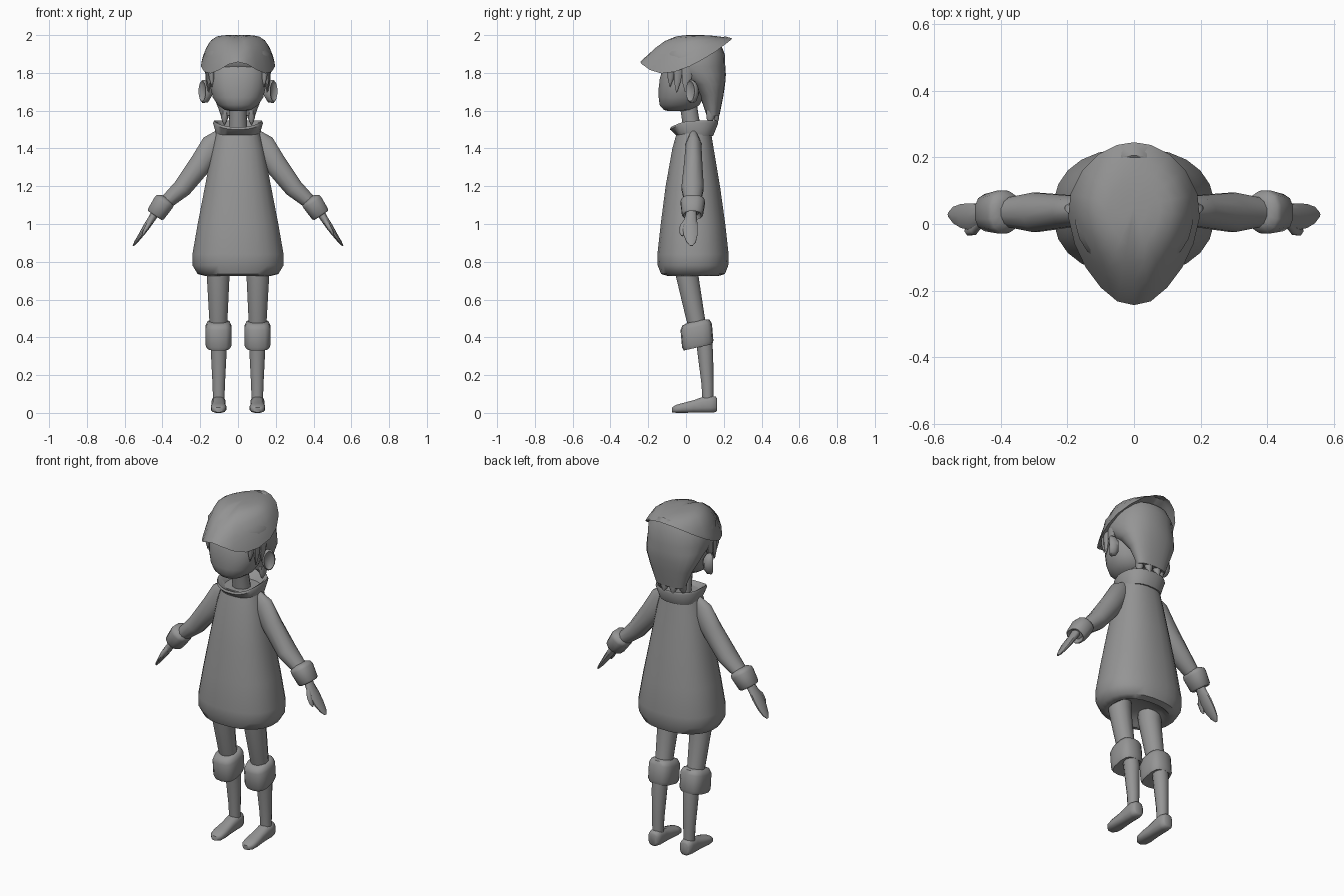
import bpy, math
from mathutils import Vector

grey = bpy.data.materials.new("plain grey")
grey.diffuse_color = (0.3, 0.3, 0.3, 1)


def finish(name, verts, faces, mirror=False, subsurf=0, angle=50):
    me = bpy.data.meshes.new(name)
    me.from_pydata([tuple(v) for v in verts], [], faces)
    me.materials.append(grey)
    ob = bpy.data.objects.new(name, me)
    bpy.context.collection.objects.link(ob)
    bpy.ops.object.select_all(action='DESELECT')
    ob.select_set(True)
    bpy.context.view_layer.objects.active = ob
    bpy.ops.object.mode_set(mode='EDIT')
    bpy.ops.mesh.select_all(action='SELECT')
    bpy.ops.mesh.normals_make_consistent(inside=False)
    bpy.ops.object.mode_set(mode='OBJECT')
    bpy.ops.object.shade_smooth_by_angle(angle=math.radians(angle))
    if subsurf:
        m = ob.modifiers.new("smooth", 'SUBSURF')
        m.levels = m.render_levels = subsurf
    if mirror:
        ob.modifiers.new("mirror", 'MIRROR')
    return ob


def loft(name, rings, u=(1, 0, 0), normal=(0, 0, 1), n=16, power=2.0, warp=None, **kw):
    """Skin rings of (x, y, z, half size along u, half size across u)."""
    u = Vector(u)
    v = Vector(normal).normalized().cross(u)
    verts, faces = [], []
    for k, (x, y, z, a, b) in enumerate(rings):
        for i in range(n):
            t = 2 * math.pi * (i + 0.5) / n
            c, s = math.cos(t), math.sin(t)
            c = math.copysign(abs(c) ** (2 / power), c)
            s = math.copysign(abs(s) ** (2 / power), s)
            p = Vector((x, y, z)) + u * (a * c) + v * (b * s)
            verts.append(warp(k, p, c, s) if warp else p)
    for k in range(len(rings) - 1):
        for i in range(n):
            j = (i + 1) % n
            faces.append((k * n + i, k * n + j, (k + 1) * n + j, (k + 1) * n + i))
    faces.append(tuple(range(n))[::-1])
    faces.append(tuple((len(rings) - 1) * n + i for i in range(n)))
    return finish(name, verts, faces, **kw)


# Tunic with rolled-under hem
loft("tunic", [(0, .04, .775, .06, .05), (0, .04, .755, .13, .10), (0, .038, .725, .175, .135),
               (0, .037, .735, .215, .170), (0, .037, .78, .242, .188), (0, .037, .84, .243, .190),
               (0, .037, 1.0, .215, .172), (0, .036, 1.2, .176, .145), (0, .037, 1.4, .138, .110),
               (0, .043, 1.50, .112, .088)], n=24, power=2.3)


# Flared collar dipping at the front
def dip(k, p, c, s):
    if k in (1, 2, 3):
        p.z -= 0.035 * max(0, -s) ** 2
    return p


loft("collar", [(0, .048, 1.465, .113, .096), (0, .043, 1.535, .133, .129), (0, .043, 1.547, .128, .124),
                (0, .043, 1.537, .112, .108), (0, .045, 1.49, .09, .075)], n=24, power=2.4, warp=dip)

# Neck and head
loft("neck", [(0, .04, 1.46, .052, .05), (0, .02, 1.58, .047, .047), (0, .005, 1.67, .047, .05)], n=12)
loft("head", [(0, -.05, 1.597, .035, .04), (0, -.043, 1.604, .07, .075), (0, -.034, 1.63, .108, .107),
              (0, -.027, 1.67, .135, .119), (0, -.022, 1.72, .147, .124), (0, -.015, 1.77, .152, .125),
              (0, -.005, 1.83, .148, .118), (0, .01, 1.89, .11, .09)], n=20, power=2.2)

# Ears: tilted discs with a hollow in the outer face
out = Vector((.75, -.62, .0)).normalized()
loft("ear", [(.150, .050, 1.70, .030, .026), (.165, .040, 1.70, .058, .034), (.184, .027, 1.702, .062, .036),
             (.190, .022, 1.703, .054, .030), (.182, .028, 1.702, .040, .020)],
     u=(0, 0, 1), normal=out, n=14, mirror=True)

# Hair mass, narrowing to the nape
loft("hair", [(0, .04, 1.95, .14, .145), (0, .035, 1.90, .178, .170), (0, .042, 1.835, .180, .166),
              (0, .075, 1.79, .174, .136), (0, .115, 1.74, .160, .092), (0, .135, 1.68, .132, .063),
              (0, .140, 1.62, .108, .046), (0, .143, 1.575, .092, .034)], n=22, power=2.3)


def lock(name, root, tip, a, b, mirror=True):
    r, t = Vector(root), Vector(tip)
    m = r.lerp(t, .55)
    loft(name, [(*r, a, b), (*m, a * .75, b * .8), (*t, a * .08, b * .1)],
         u=(0, 1, 0), n=8, mirror=mirror)


# Ragged nape points and side locks
lock("nape_lock_outer", (.070, .135, 1.60), (.072, .125, 1.525), .030, .024)
lock("nape_lock_inner", (.030, .150, 1.60), (.028, .165, 1.53), .025, .028)
lock("side_lock_front", (.143, -.075, 1.83), (.138, -.085, 1.725), .024, .018)
lock("side_lock_middle", (.155, -.040, 1.83), (.153, -.050, 1.695), .026, .016)
lock("side_lock_back", (.160, .010, 1.83), (.158, -.004, 1.70), .034, .016)

# Cap: domed from a slanted egg-shaped rim with a pointed visor
rim_half = [(0, -.243, 1.858), (.05, -.232, 1.845), (.10, -.190, 1.815), (.145, -.130, 1.797),
            (.178, -.060, 1.806), (.197, .02, 1.835), (.190, .09, 1.872), (.155, .16, 1.915),
            (.105, .210, 1.953), (.05, .237, 1.974), (0, .245, 1.982)]
rim = [Vector(p) for p in rim_half] + [Vector((-x, y, z)) for x, y, z in rim_half[-2:0:-1]]
apex = Vector((0, .05, 2.0))
n = len(rim)
verts, faces = [], []
for s in (.80, 1, .97, .88, .75, .58, .4, .2):
    first = len(verts) == 0
    for p in rim:
        q = apex.lerp(p, s)
        e = 2 + 3.5 * abs(p.x) / .2
        rise = 0 if first else 1 - s ** e
        q.z = p.z + (2.0 - p.z) * rise + (.012 if first else 0)
        verts.append(q)
rows = len(verts) // n
for k in range(rows - 1):
    for i in range(n):
        j = (i + 1) % n
        faces.append((k * n + i, k * n + j, (k + 1) * n + j, (k + 1) * n + i))
verts += [apex, Vector((0, .05, 1.88))]
for i in range(n):
    j = (i + 1) % n
    faces.append(((rows - 1) * n + i, (rows - 1) * n + j, rows * n))
    faces.append((j, i, rows * n + 1))
finish("cap", verts, faces)

# Sleeves, cuffs and hands
arm = Vector((.66, 0, -.75))
loft("sleeve", [(.095, .04, 1.47, .022, .035), (.135, .04, 1.415, .043, .066), (.20, .038, 1.315, .05, .062),
                (.295, .035, 1.19, .061, .052), (.385, .035, 1.11, .043, .038)],
     u=(0, 1, 0), normal=arm, n=12, mirror=True)
wrist = Vector((.55, 0, -.83))
loft("sleeve_cuff", [(.375, .036, 1.135, .04, .035), (.385, .036, 1.125, .062, .054),
                     (.395, .036, 1.112, .066, .057), (.435, .034, 1.052, .057, .052),
                     (.441, .034, 1.045, .048, .044), (.43, .034, 1.06, .034, .03)],
     u=(0, 1, 0), normal=wrist, n=12, power=2.4, mirror=True)
loft("hand", [(.425, .03, 1.08, .025, .024), (.455, .025, 1.03, .034, .020), (.485, .022, .985, .042, .018),
              (.515, .024, .94, .038, .013), (.540, .027, .905, .026, .009), (.555, .028, .885, .008, .004)],
     u=(0, 1, 0), normal=wrist, n=10, mirror=True)
loft("thumb", [(.455, .01, 1.03, .014, .014), (.478, -.016, .99, .018, .013), (.497, -.022, .955, .014, .010),
               (.505, -.020, .937, .005, .004)], u=(0, 1, 0), normal=wrist, n=8, mirror=True)

# Legs, knee cuffs and shoes
loft("thigh", [(.105, 0, .80, .066, .065), (.105, .007, .72, .062, .062), (.104, .05, .50, .05, .052),
               (.102, .075, .40, .046, .048)], n=12, mirror=True)
tilt = (0, -.22, 1)
loft("knee_cuff", [(.103, .052, .485, .046, .05), (.103, .052, .478, .060, .074), (.103, .054, .455, .070, .085),
                   (.103, .062, .365, .070, .085), (.103, .064, .347, .062, .078), (.103, .066, .352, .04, .04)],
     normal=tilt, n=14, power=3, mirror=True)
loft("shin", [(.102, .095, .38, .044, .044), (.102, .102, .32, .043, .043), (.102, .114, .15, .034, .033),
              (.102, .116, .06, .031, .030)], n=12, mirror=True)
loft("shoe", [(.103, .165, .044, .022, .032), (.103, .158, .045, .033, .042), (.103, .13, .046, .038, .046),
              (.103, .085, .042, .037, .042), (.103, .04, .034, .037, .034), (.103, -.02, .026, .042, .026),
              (.103, -.055, .021, .037, .021), (.103, -.073, .016, .020, .013)],
     normal=(0, -1, 0), n=12, power=2.8, mirror=True)
